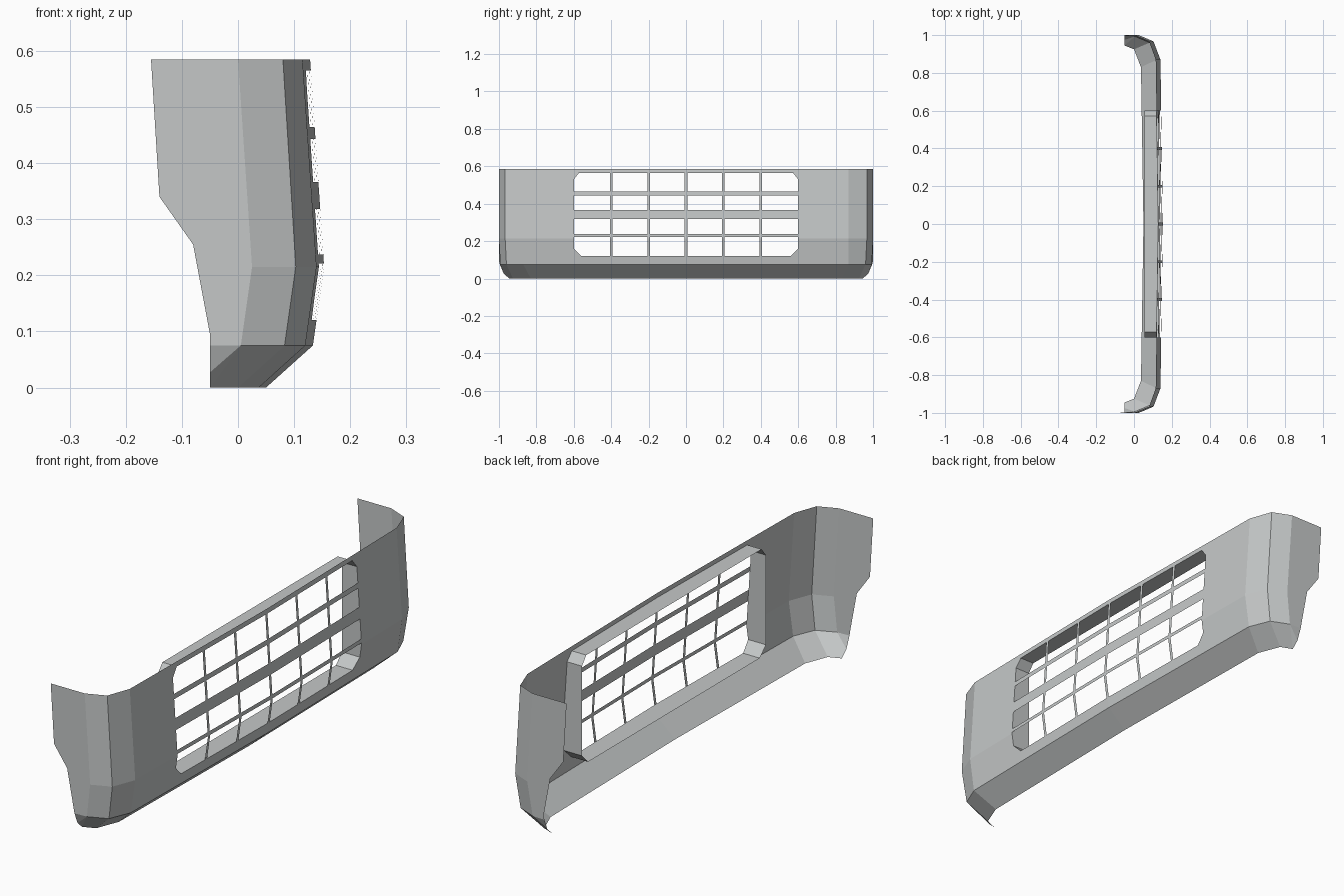
import bpy, bmesh
from mathutils import Vector

old = bpy.data.objects.get("Cube")
if old:
    bpy.data.objects.remove(old, do_unlink=True)

grey = bpy.data.materials.new("light_grey")
grey.use_nodes = True
COLOUR = (0.56, 0.58, 0.58, 1)
grey.diffuse_color = COLOUR
grey.node_tree.nodes["Principled BSDF"].inputs["Base Color"].default_value = COLOUR

TOP, CREASE, LIP = 0.585, 0.215, 0.075
# Depth of the face at the corner crease for each level, bowed forward to the middle
DEPTH = [(LIP, 0.12), (CREASE, 0.14), (TOP, 0.115)]
EDGE, BOW = 0.87, 0.0135


def face_point(y, z):
    """Point on the bowed front face."""
    (z0, x0), (z1, x1) = DEPTH[:2] if z < CREASE else DEPTH[1:]
    x = x0 + (x1 - x0) * (z - z0) / (z1 - z0)
    return (x + BOW * (1 - y / EDGE), y, z)


def rect(y0, y1, z0, z1):
    """Patch on the front face, split where it crosses the crease."""
    levels = [z0] + ([CREASE] if z0 < CREASE < z1 else []) + [z1]
    return [[face_point(y0, a), face_point(y1, a), face_point(y1, b), face_point(y0, b)]
            for a, b in zip(levels, levels[1:])]


def build(name, polys, facing):
    """Half sheet from polygons, turned by the facing rule and mirrored."""
    bm = bmesh.new()
    for poly in polys:
        bm.faces.new([bm.verts.new(p) for p in poly])
    bmesh.ops.remove_doubles(bm, verts=bm.verts, dist=0.0005)
    bm.normal_update()
    for f in bm.faces:
        if f.normal.dot(facing(f.calc_center_median())) < 0:
            f.normal_flip()
    mesh = bpy.data.meshes.new(name)
    bm.to_mesh(mesh)
    bm.free()
    mesh.materials.append(grey)
    obj = bpy.data.objects.new(name, mesh)
    bpy.context.collection.objects.link(obj)
    mirror = obj.modifiers.new("mirror", 'MIRROR')
    mirror.use_axis = (False, True, False)
    mirror.merge_threshold = 0.0005
    return obj


# Opening outline
HALF, LOW, HIGH = 0.6, 0.12, 0.565
opening = [(0, LOW), (0.56, LOW), (HALF, 0.16), (HALF, CREASE),
           (HALF, 0.53), (0.572, HIGH), (0, HIGH)]

# Front face around the opening, with filled corners
shell = (rect(HALF, EDGE, LIP, TOP) + rect(0, HALF, LIP, LOW) + rect(0, HALF, HIGH, TOP))
shell.append([face_point(*p) for p in (opening[1], (HALF, LOW), opening[2])])
shell.append([face_point(*p) for p in (opening[4], (HALF, HIGH), opening[5])])

# Wrapped corner: side, bevel and face-edge columns at each level
levels = [
    [(0.0, 1.0, TOP), (0.08, 0.967, TOP), face_point(EDGE, TOP)],
    [(0.025, 1.0, CREASE), (0.103, 0.967, CREASE), face_point(EDGE, CREASE)],
    [(0.005, 0.993, LIP), (0.083, 0.96, LIP), face_point(EDGE, LIP)],
    [(-0.05, 0.945, 0), (0.0, 0.925, 0), (0.037, 0.83, 0)],
]
for upper, lower in zip(levels, levels[1:]):
    for i in range(2):
        shell.append([upper[i], upper[i + 1], lower[i + 1], lower[i]])

# Underside lip
shell.append([levels[2][2], face_point(0, LIP), (0.05, 0, 0), levels[3][2]])

# Side wing with stepped rear edge, and the folded tip below it
tip = (-0.05, 0.975, 0.027)
wing_low = (-0.05, 0.995, LIP)
shell.append([levels[0][0], levels[1][0], levels[2][0], wing_low, (-0.05, 1, 0.095),
              (-0.08, 1, 0.255), (-0.14, 1, 0.34), (-0.155, 1, TOP)])
shell.append([wing_low, levels[2][0], tip])
shell.append([tip, levels[2][0], levels[3][0]])

outward = lambda c: Vector((1, 2 if c.y > 0.9 else 0, -0.5 if c.z < LIP else 0))
build("bumper_shell", shell, outward)

# Return flange running back from the opening
BACK = 0.055
flange = []
for a, b in zip(opening, opening[1:]):
    flange.append([face_point(*a), face_point(*b), (BACK, *b), (BACK, *a)])
inward = lambda c: Vector((0, -c.y if c.y > 0.5 else 0, 0.34 - c.z))
build("opening_flange", flange, inward)

# Horizontal slats
forward = lambda c: Vector((1, 0, 0))
slats = []
for z0, z1 in [(0.221, 0.237), (0.318, 0.366), (0.443, 0.464)]:
    slats += rect(0, HALF, z0, z1)
build("grille_slats", slats, forward)

# Upright dividers
W = 0.007
uprights = rect(0, W, LOW, HIGH)
for y in (0.2, 0.4):
    uprights += rect(y - W, y + W, LOW, HIGH)
build("grille_uprights", uprights, forward)
